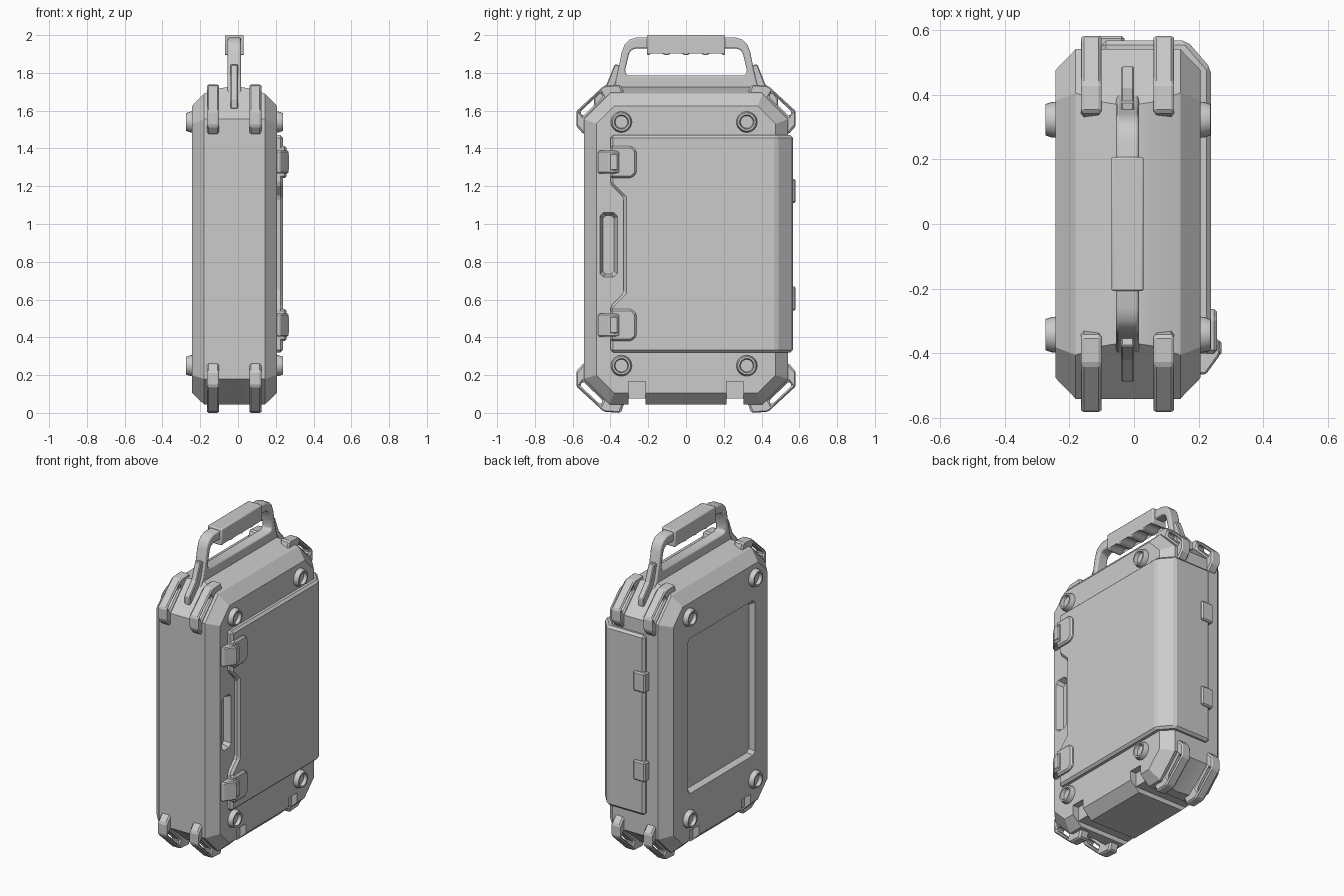
import bpy, bmesh, math
from mathutils import Vector

if "Cube" in bpy.data.objects:
    bpy.data.objects.remove(bpy.data.objects["Cube"])


def finish(name, bm, bevel=0.0, segs=1):
    bmesh.ops.recalc_face_normals(bm, faces=bm.faces[:])
    me = bpy.data.meshes.new(name)
    bm.to_mesh(me)
    bm.free()
    ob = bpy.data.objects.new(name, me)
    bpy.context.collection.objects.link(ob)
    if bevel:
        m = ob.modifiers.new("bevel", 'BEVEL')
        m.width, m.segments, m.limit_method, m.angle_limit = bevel, segs, 'ANGLE', math.radians(30)
    return ob


def prism(name, pts, a, b, axis='x', bevel=0.0, hole=None, segs=1):
    """Outline (with optional hole) extruded from a to b along an axis."""
    bm = bmesh.new()
    put = (lambda p: (a, p[0], p[1])) if axis == 'x' else (lambda p: (p[0], p[1], a))
    for loop in [pts] + ([hole] if hole else []):
        vs = [bm.verts.new(put(p)) for p in loop]
        for i in range(len(vs)):
            bm.edges.new((vs[i - 1], vs[i]))
    if hole:
        bmesh.ops.triangle_fill(bm, edges=bm.edges[:], use_beauty=True,
                                normal=Vector((1, 0, 0)) if axis == 'x' else Vector((0, 0, 1)))
    else:
        bm.faces.new(bm.verts[:])
    r = bmesh.ops.extrude_face_region(bm, geom=bm.faces[:])
    d = Vector((b - a, 0, 0)) if axis == 'x' else Vector((0, 0, b - a))
    bmesh.ops.translate(bm, verts=[v for v in r['geom'] if isinstance(v, bmesh.types.BMVert)], vec=d)
    return finish(name, bm, bevel, segs)


def box(name, x0, x1, y0, y1, z0, z1, bevel=0.0):
    return prism(name, [(y0, z0), (y1, z0), (y1, z1), (y0, z1)], x0, x1, 'x', bevel)


def ring(x, y0, y1, z0, z1, cy, cb, ct):
    """Eight-sided outline at a given x."""
    return [(x, y0 + cy, z0), (x, y1 - cy, z0), (x, y1, z0 + cb), (x, y1, z1 - ct),
            (x, y1 - cy, z1), (x, y0 + cy, z1), (x, y0, z1 - ct), (x, y0, z0 + cb)]


def loft(name, rings):
    bm = bmesh.new()
    rows = [[bm.verts.new(p) for p in r] for r in rings]
    n = len(rows[0])
    for r, s in zip(rows, rows[1:]):
        for i in range(n):
            bm.faces.new((r[i - 1], r[i], s[i], s[i - 1]))
    bm.faces.new(rows[0])
    bm.faces.new(rows[-1])
    return finish(name, bm)


def cut(target, cutter):
    m = target.modifiers.new("cut", 'BOOLEAN')
    m.operation, m.object, m.solver = 'DIFFERENCE', cutter, 'EXACT'
    cutter.hide_render = True
    cutter.hide_set(True)


def smooth(ob, angle=30):
    bpy.ops.object.select_all(action='DESELECT')
    ob.select_set(True)
    bpy.context.view_layer.objects.active = ob
    bpy.ops.object.shade_smooth_by_angle(angle=math.radians(angle))


# Case body: chamfered shell with a gently arched top
rings = [ring(-0.243, -0.475, 0.475, 0.105, 1.625, 0.095, 0.095, 0.095)]
for x, top in ((-0.18, 1.69), (-0.10, 1.718), (-0.02, 1.73), (0.06, 1.718), (0.143, 1.69)):
    rings.append(ring(x, -0.54, 0.54, 0.045, top, 0.135 + top - 1.69, 0.135, top - 1.555))
rings.append(ring(0.206, -0.475, 0.475, 0.105, 1.625, 0.095, 0.095, 0.095))
body = loft("case_body", rings)

# Recessed panel on the left side, finger slot on the right side
cut(body, loft("panel_cutter", [ring(-0.26, -0.36, 0.335, 0.395, 1.405, 0.02, 0.02, 0.02),
                                ring(-0.21, -0.335, 0.31, 0.42, 1.38, 0.02, 0.02, 0.02)]))
cut(body, loft("slot_cutter", [ring(0.215, -0.46, -0.36, 0.715, 1.065, 0.02, 0.02, 0.02),
                               ring(0.165, -0.44, -0.38, 0.735, 1.045, 0.015, 0.015, 0.015)]))
# Notches along the bottom edge
for s in (-1, 1):
    y0, y1 = sorted((s * 0.215, s * 0.305))
    cut(body, box("bottom_channel_cutter", -0.3, 0.3, y0, y1, 0.0, 0.075))
    cut(body, box("right_notch_cutter", 0.165, 0.3, y0, y1, -0.01, 0.165))
    cut(body, box("left_notch_cutter", -0.3, -0.2, y0, y1, -0.02, 0.165))
smooth(body, 20)

# Door wrapping round the back corner, with a notched front edge
door = prism("door", [(0.19, -0.40), (0.238, -0.40), (0.238, 0.48), (0.163, 0.567), (-0.10, 0.567),
                      (-0.10, 0.52), (0.13, 0.52), (0.19, 0.46)], 0.32, 1.47, 'z')
cut(door, prism("door_notch_cutter", [(-0.45, 0.515), (-0.33, 0.635), (-0.33, 1.14), (-0.45, 1.26)], 0.1, 0.3))
bv = door.modifiers.new("bevel", 'BEVEL')
bv.width, bv.segments, bv.limit_method = 0.014, 1, 'ANGLE'

# Door hinges
for z in (0.605, 1.175):
    box("hinge", -0.115, -0.03, 0.52, 0.581, z - 0.063, z + 0.063, 0.008)

# Latches: base plate, flap and pull lip
for z in (0.465, 1.328):
    prism("latch_base", [(-0.40, z - 0.085), (-0.29, z - 0.085), (-0.262, z - 0.06), (-0.262, z + 0.06),
                         (-0.29, z + 0.085), (-0.40, z + 0.085)], 0.19, 0.257, 'x', 0.01)
    prism("latch_lip", [(0.19, -0.352), (0.258, -0.352), (0.268, -0.395), (0.262, -0.41), (0.222, -0.465),
                        (0.19, -0.465)], z - 0.06, z + 0.06, 'z', 0.006)
    box("latch_pin", 0.2, 0.27, -0.405, -0.36, z - 0.045, z + 0.045, 0.006)

# Round bumpers on both sides
for side, face in ((-1, -0.243), (1, 0.206)):
    for y in (-0.342, 0.322):
        for z in (0.25, 1.54):
            bm = bmesh.new()
            rows = []
            for r, h in ((0.056, -0.01), (0.055, 0.01), (0.048, 0.031), (0.038, 0.031), (0.033, 0.010)):
                rows.append([bm.verts.new((face + side * h, y + r * math.cos(t * math.tau / 24),
                                           z + r * math.sin(t * math.tau / 24))) for t in range(24)])
            for a, b in zip(rows, rows[1:]):
                for i in range(24):
                    bm.faces.new((a[i - 1], a[i], b[i], b[i - 1]))
            bm.faces.new(rows[0])
            bm.faces.new(rows[-1])
            smooth(finish("bumper", bm))

# Slotted corner guards: two per corner
guard = [(-0.525, 0.27), (-0.55, 0.255), (-0.581, 0.22), (-0.581, 0.14), (-0.435, 0.006), (-0.345, 0.0),
         (-0.325, 0.055), (-0.36, 0.10), (-0.49, 0.23)]
slot = [(-0.545, 0.168), (-0.44, 0.064), (-0.452, 0.042), (-0.562, 0.146)]
for sy in (-1, 1):
    for top in (False, True):
        place = lambda pts: [(-sy * y if sy == 1 else y, 1.738 - z if top else z) for y, z in pts]
        for x in (-0.132, 0.092):
            prism("corner_guard", place(guard), x - 0.032, x + 0.032, 'x', 0.009, place(slot))

# Carry handle: rounded arch with an opening
half = [(0.405, 1.68), (0.375, 1.745), (0.36, 1.81), (0.34, 1.91), (0.325, 1.95), (0.30, 1.975), (0.26, 1.988)]
inner = [(0.30, 1.785), (0.318, 1.793), (0.322, 1.815), (0.302, 1.90), (0.29, 1.92), (0.265, 1.93)]
sym = lambda pts: pts + [(-y, z) for y, z in reversed(pts)]
handle = prism("carry_handle", sym(half), -0.055, 0.015, 'x', 0.008, sym(inner), 2)
smooth(handle)

# Scalloped grip
n = 48
under = [(-0.207 + 0.414 * i / n, 1.905 - 0.011 * math.cos(math.tau * (0.414 * i / n - 0.207) / 0.1035))
         for i in range(n + 1)]
grip = prism("handle_grip", under + [(0.207, 2.0), (-0.207, 2.0)], -0.07, 0.03, 'x', 0.008, None, 2)
smooth(grip, 35)

# Handle side braces
for s in (-1, 1):
    prism("handle_brace", [(s * y, z) for y, z in ((0.34, 1.84), (0.378, 1.845), (0.42, 1.74), (0.487, 1.665),
                                                   (0.487, 1.61), (0.34, 1.65))], -0.04, 0.0, 'x', 0.005)
